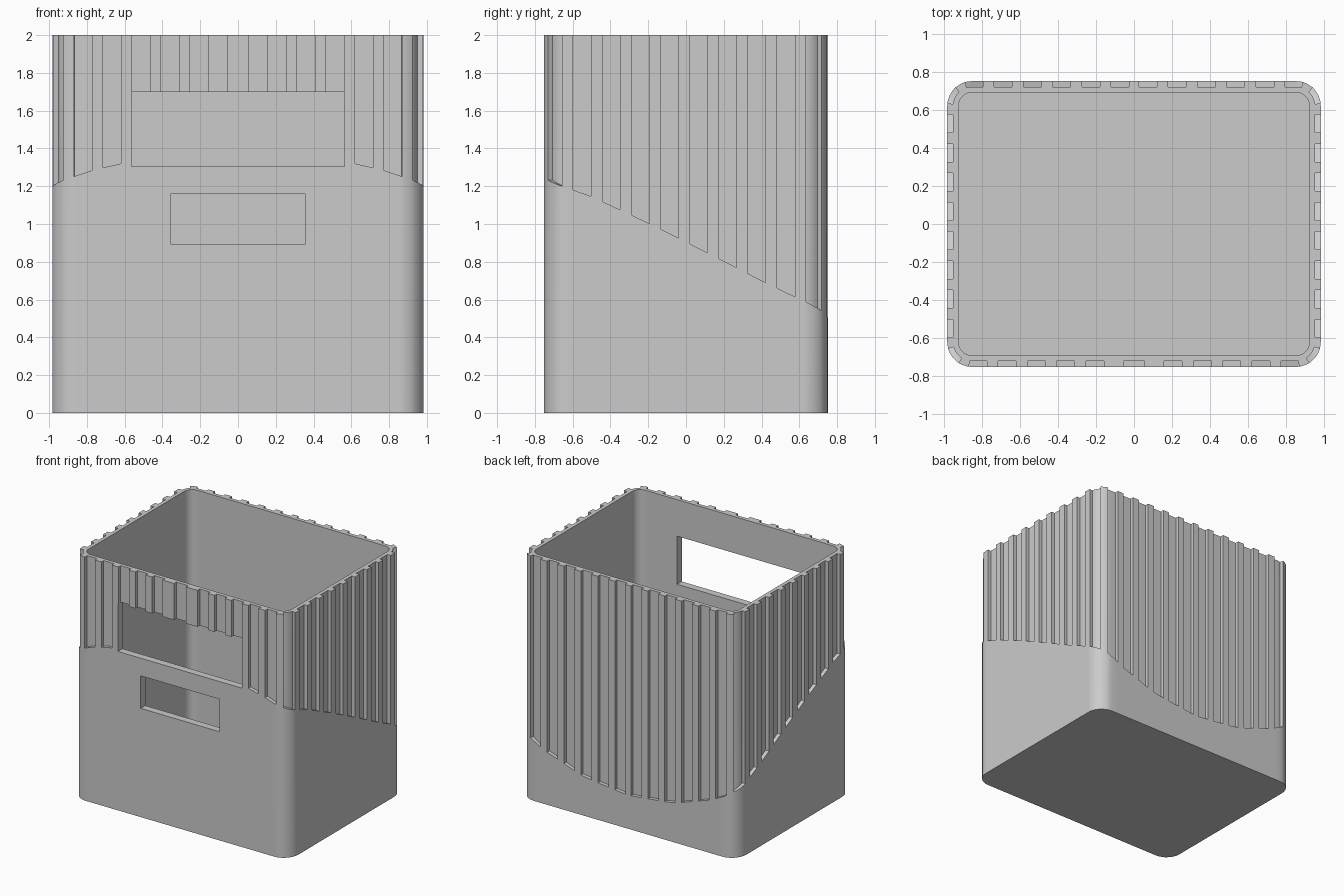
import bpy, bmesh, math
from mathutils import Vector

HX, HY, H, R = 0.983, 0.752, 2.0, 0.13      # half sizes, height, corner radius
WALL, DEPTH, FLOOR = 0.06, 0.03, 0.06
PITCH, GROOVE, FIRST, CENTRE = 0.154, 0.095, 0.158, 0.055
STEPS = 7

old = bpy.data.objects.get("Cube")
if old:
    bpy.data.objects.remove(old, do_unlink=True)

# Distances along half of the outline, from front centre to back centre
A = HX - R
ARC = R * math.pi / 2
S1 = A + ARC
S2 = S1 + 2 * (HY - R)
HALF = S2 + ARC + A

# Height of the groove ends along the outline
CURVE = [(0, 1.385), (0.62, 1.32), (0.77, 1.285), (0.95, 1.225), (1.17, 1.15),
         (1.47, 1.01), (1.77, 0.86), (2.08, 0.70), (2.39, 0.55), (2.6, 0.44),
         (2.95, 0.32), (3.4, 0.27)]


def groove_end(s):
    s = abs(s)
    for (a, za), (b, zb) in zip(CURVE, CURVE[1:]):
        if s <= b:
            return za + (zb - za) * (s - a) / (b - a)
    return CURVE[-1][1]


def outline(s):
    """Point and outward normal at signed distance s from front centre."""
    t, side = abs(s), (1 if s >= 0 else -1)
    if t <= A:
        p, ang = (t, R - HY), -math.pi / 2
    elif t <= S1:
        p, ang = (A, R - HY), -math.pi / 2 + (t - A) / R
    elif t <= S2:
        p, ang = (A, R - HY + t - S1), 0
    elif t <= S2 + ARC:
        p, ang = (A, HY - R), (t - S2) / R
    else:
        p, ang = (HALF - t, HY - R), math.pi / 2
    n = Vector((math.cos(ang) * side, math.sin(ang), 0))
    return Vector((p[0] * side, p[1], 0)) + n * R, n


grooves = [(-CENTRE, CENTRE)]
grooves += [(FIRST + PITCH * k, FIRST + PITCH * k + GROOVE) for k in range(21)]


def in_groove(s):
    return any(a < abs(s) < b for a, b in grooves)


# Column positions: groove edges plus corner steps, mirrored
half = {CENTRE}
for a, b in grooves[1:]:
    half |= {a, b}
for start in (A, S2):
    half |= {start + ARC * k / STEPS for k in range(STEPS + 1)}
cols = sorted([-s for s in half] + list(half) + [HALF])
count = len(cols)

bm = bmesh.new()
cache = {}


def vert(i, kind):
    i %= count
    if (i, kind) not in cache:
        p, n = outline(cols[i])
        end = groove_end(cols[i])
        inset, z = {"base": (0, 0), "end": (0, end), "top": (0, H),
                    "cut_end": (DEPTH, end), "cut_top": (DEPTH, H),
                    "in_top": (WALL, H), "in_base": (WALL, FLOOR)}[kind]
        q = p - n * inset
        cache[i, kind] = bm.verts.new((q.x, q.y, z))
    return cache[i, kind]


def face(*corners):
    bm.faces.new([vert(i, k) for i, k in corners])


flags = []
for i in range(count):
    nxt = cols[i + 1] if i + 1 < count else cols[0] + 2 * HALF
    flags.append(in_groove((cols[i] + nxt) / 2))
edge = [flags[i] != flags[i - 1] for i in range(count)]

# Ribbed outer wall, rim and inner wall
for i in range(count):
    j = i + 1
    ei, ej = edge[i], edge[j % count]
    if flags[i]:
        face((i, "base"), (j, "base"), (j, "end"), (i, "end"))
        face((i, "end"), (j, "end"), (j, "cut_end"), (i, "cut_end"))
        face((i, "cut_end"), (j, "cut_end"), (j, "cut_top"), (i, "cut_top"))
        face((i, "cut_top"), (j, "cut_top"), (j, "in_top"), (i, "in_top"))
    else:
        face((i, "base"), (j, "base"), *([(j, "end")] if ej else []),
             (j, "top"), (i, "top"), *([(i, "end")] if ei else []))
        face((i, "top"), (j, "top"), *([(j, "cut_top")] if ej else []),
             (j, "in_top"), (i, "in_top"), *([(i, "cut_top")] if ei else []))
    if ei:
        face((i, "end"), (i, "cut_end"), (i, "cut_top"), (i, "top"))
    face((i, "in_top"), (j, "in_top"), (j, "in_base"), (i, "in_base"))

# Floor and underside
face(*[(i, "in_base") for i in range(count)])
face(*[(i, "base") for i in range(count)])
bmesh.ops.recalc_face_normals(bm, faces=bm.faces)

mesh = bpy.data.meshes.new("ribbed_bin")
bm.to_mesh(mesh)
bm.free()
body = bpy.data.objects.new("ribbed_bin", mesh)
bpy.context.collection.objects.link(body)

grey = bpy.data.materials.new("plain_grey")
grey.use_nodes = True
grey.diffuse_color = (0.6, 0.6, 0.6, 1)
grey.node_tree.nodes["Principled BSDF"].inputs["Base Color"].default_value = (0.6, 0.6, 0.6, 1)
mesh.materials.append(grey)


# Front openings
def cut_opening(name, half_width, low, high):
    bpy.ops.mesh.primitive_cube_add(size=1, location=(0, -HY, (low + high) / 2))
    cutter = bpy.context.object
    cutter.name = name
    cutter.scale = (2 * half_width, 0.4, high - low)
    cutter.hide_render = True
    cutter.data.materials.append(grey)
    bpy.context.view_layer.update()
    mod = body.modifiers.new(name, "BOOLEAN")
    mod.operation = "DIFFERENCE"
    mod.solver = "EXACT"
    mod.object = cutter
    bpy.ops.object.select_all(action="DESELECT")
    body.select_set(True)
    bpy.context.view_layer.objects.active = body
    bpy.ops.object.modifier_apply(modifier=name)
    bpy.data.objects.remove(cutter, do_unlink=True)


cut_opening("upper_opening", 0.565, 1.305, 1.70)
cut_opening("lower_opening", 0.358, 0.893, 1.16)

bpy.ops.object.shade_smooth_by_angle(angle=math.radians(30))
